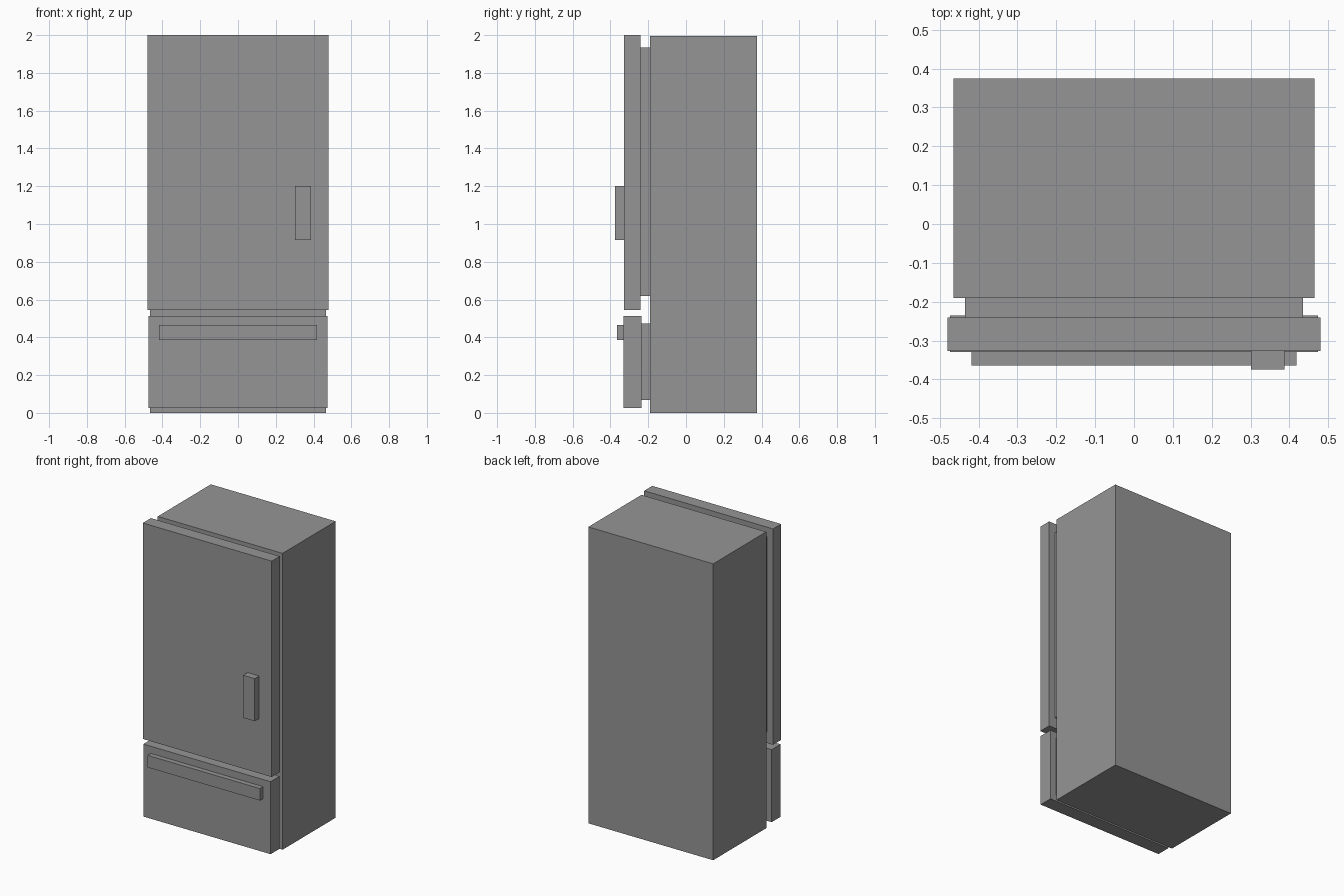
import bpy
import bmesh
from mathutils import Vector

cube = bpy.data.objects.get("Cube")
if cube:
    bpy.data.objects.remove(cube, do_unlink=True)

# Single grey finish
grey = bpy.data.materials.new("grey")
grey.use_nodes = True
colour = (0.3, 0.3, 0.3, 1)
grey.diffuse_color = colour
grey.node_tree.nodes["Principled BSDF"].inputs["Base Color"].default_value = colour


def box(name, x, y, z):
    """Box spanning the given (low, high) ranges."""
    spans = (x, y, z)
    mesh = bpy.data.meshes.new(name)
    bm = bmesh.new()
    bmesh.ops.create_cube(bm, size=1)
    bmesh.ops.scale(bm, vec=Vector([b - a for a, b in spans]), verts=bm.verts)
    bm.to_mesh(mesh)
    bm.free()
    mesh.materials.append(grey)
    obj = bpy.data.objects.new(name, mesh)
    obj.location = [(a + b) / 2 for a, b in spans]
    bpy.context.collection.objects.link(obj)
    return obj


# Cabinet
box("cabinet", (-0.465, 0.465), (-0.19, 0.375), (0, 1.996))

# Upper door with its seal and short upright handle
box("door_seal", (-0.435, 0.435), (-0.243, -0.19), (0.62, 1.935))
box("door", (-0.48, 0.48), (-0.327, -0.241), (0.546, 2.0))
box("door_handle", (0.301, 0.387), (-0.375, -0.325), (0.915, 1.202))

# Lower drawer with its seal and wide handle
box("drawer_seal", (-0.43, 0.43), (-0.238, -0.19), (0.068, 0.473))
box("drawer", (-0.474, 0.474), (-0.33, -0.235), (0.026, 0.514))
box("drawer_handle", (-0.418, 0.418), (-0.364, -0.328), (0.385, 0.466))
